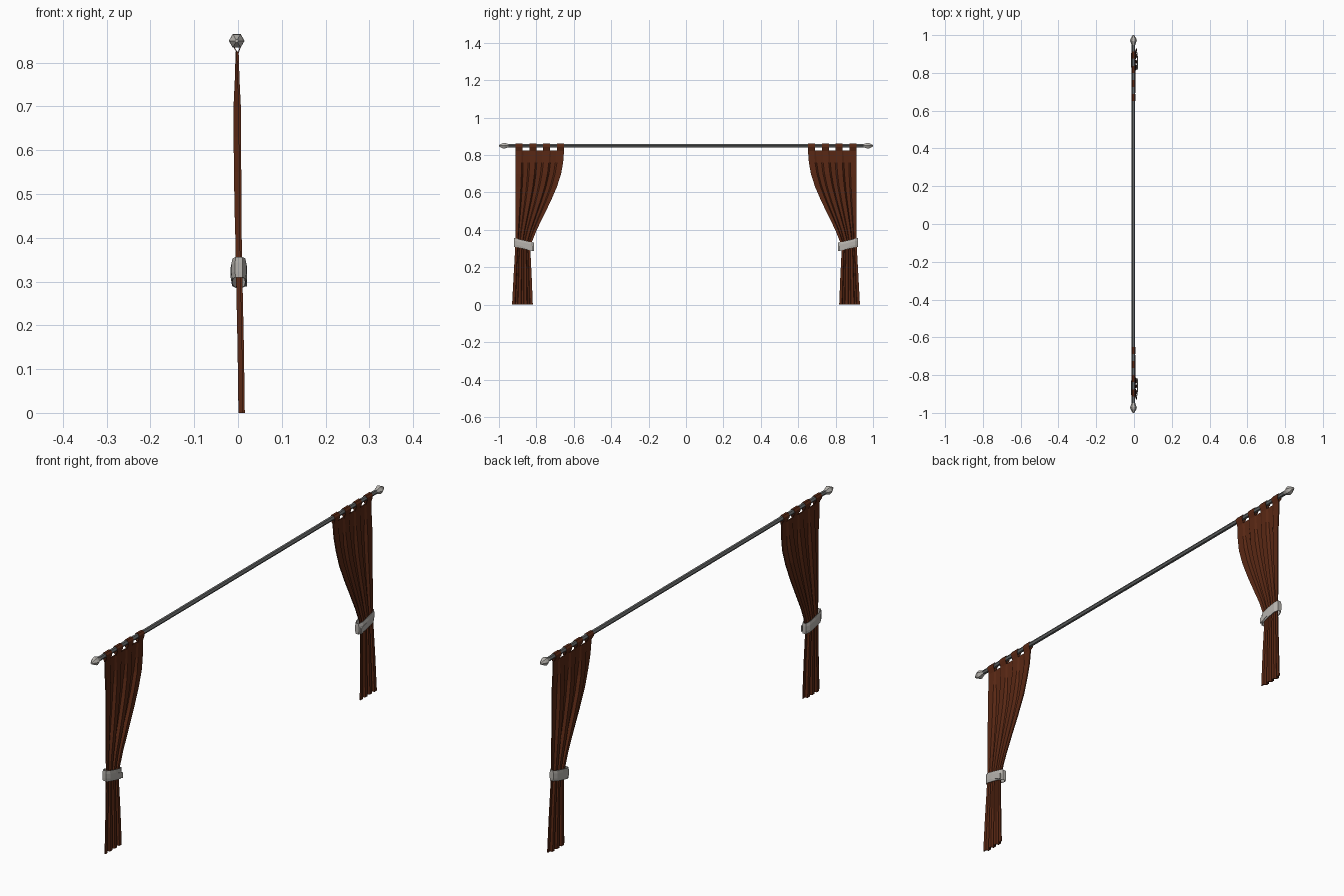
import bpy, math

if "Cube" in bpy.data.objects:
    bpy.data.objects.remove(bpy.data.objects["Cube"])

def material(name, rgb):
    m = bpy.data.materials.new(name)
    m.diffuse_color = (*rgb, 1)
    m.use_nodes = True
    m.node_tree.nodes["Principled BSDF"].inputs["Base Color"].default_value = m.diffuse_color
    return m

CLOTH = material("russet cloth", (0.10, 0.021, 0.007))
ROD = material("dark grey metal", (0.13, 0.135, 0.135))
PALE = material("pale grey", (0.47, 0.45, 0.42))

def make(name, verts, faces, mat, thick=0, mirror=True):
    me = bpy.data.meshes.new(name)
    me.from_pydata(verts, [], faces)
    me.materials.append(mat)
    ob = bpy.data.objects.new(name, me)
    bpy.context.collection.objects.link(ob)
    bpy.context.view_layer.objects.active = ob
    ob.select_set(True)
    bpy.ops.object.mode_set(mode='EDIT')
    bpy.ops.mesh.select_all(action='SELECT')
    bpy.ops.mesh.normals_make_consistent(inside=False)
    bpy.ops.object.mode_set(mode='OBJECT')
    ob.select_set(False)
    if thick:
        s = ob.modifiers.new("thickness", 'SOLIDIFY')
        s.thickness, s.offset = thick, 0
    if mirror:
        ob.modifiers.new("both sides", 'MIRROR').use_axis = (False, True, False)
    return ob

def grid_faces(rows, cols, wrap=False):
    n = cols if wrap else cols - 1
    return [(r * cols + c, r * cols + (c + 1) % cols,
             (r + 1) * cols + (c + 1) % cols, (r + 1) * cols + c)
            for r in range(rows - 1) for c in range(n)]

def lathe(name, profile, mat, mirror):
    # six-sided turning along y, centred on the rod axis
    v = [(-0.003 + r * math.cos(k * math.pi / 3), y, 0.85 + r * math.sin(k * math.pi / 3))
         for y, r in profile for k in range(6)]
    f = grid_faces(len(profile), 6, True)
    f += [tuple(range(6)), tuple(range(len(v) - 6, len(v)))]
    return make(name, v, f, mat, mirror=mirror)

# Rod and finials
lathe("curtain_rod", [(-0.96, 0.0095), (0.96, 0.0095)], ROD, False)
lathe("finials", [(0.948, 0.0095), (0.955, 0.012), (0.970, 0.018), (0.980, 0.016),
                  (1.0, 0.004)], PALE, True)

# Curtain: rows of (z, inner y, outer y, centre x, fold depth)
rows = [(0.825, 0.652, 0.912, -0.002, 0.001), (0.76, 0.657, 0.912, -0.002, 0.003),
        (0.70, 0.668, 0.912, -0.002, 0.006), (0.63, 0.690, 0.912, -0.002, 0.006),
        (0.55, 0.725, 0.912, -0.001, 0.006), (0.47, 0.764, 0.912, 0.0, 0.006),
        (0.40, 0.798, 0.912, 0.001, 0.005), (0.34, 0.822, 0.912, 0.002, 0.005),
        (0.29, 0.832, 0.914, 0.003, 0.005), (0.15, 0.825, 0.922, 0.006, 0.005),
        (0.0, 0.819, 0.930, 0.008, 0.005)]
cols = []
for k in range(7):
    side = 1 if k % 2 == 0 else -1
    cols += [((k + (0.12 if k else 0)) / 7, side), ((k + (0.88 if k < 6 else 1)) / 7, side)]
verts = [(x + side * d, a + (b - a) * u, z) for z, a, b, x, d in rows for u, side in cols]
make("curtains", verts, grid_faces(len(rows), len(cols)), CLOTH, 0.005)

# Hanging tabs looped over the rod
loop = [(0.0, 0.82), (-0.013, 0.842), (-0.013, 0.853), (-0.008, 0.8605),
        (0.002, 0.8605), (0.007, 0.853), (0.007, 0.842), (0.0, 0.82)]
tv, tf = [], []
for k in range(0, 7, 2):
    base = len(tv)
    y0, y1 = 0.652 + 0.26 * k / 7, 0.652 + 0.26 * (k + 1) / 7
    tv += [(x, y, z) for x, z in loop for y in (y0, y1)]
    tf += [tuple(i + base for i in f) for f in grid_faces(len(loop), 2)]
make("hanging_tabs", tv, tf, CLOTH, 0.002)

# Tiebacks: tilted bulging bands, lower toward the window centre
outline = [(0.0, 1), (0.7, 0.9), (1, 0.45), (1, -0.45), (0.7, -0.9),
           (0.0, -1), (-0.7, -0.9), (-1, -0.45), (-1, 0.45), (-0.7, 0.9)]
bands = [(-0.023, 0.88), (-0.010, 1.0), (0.010, 1.0), (0.023, 0.85)]
bv = [(0.002 + 0.0175 * s * px, 0.866 + 0.052 * py * (0.9 + 0.1 * s), 0.321 + dz + 0.012 * py)
      for dz, s in bands for py, px in outline]
make("tiebacks", bv, grid_faces(4, len(outline), True), PALE, 0.003)

# Overlapping end of each tieback
ends = [(x, y, 0.321 + dz + (y - 0.866) * 0.23)
        for x in (0.016, 0.021) for y, dz in
        ((0.818, -0.021), (0.872, -0.013), (0.872, 0.009), (0.818, 0.004))]
make("tieback_ends", ends, grid_faces(2, 4, True) + [(0, 1, 2, 3), (4, 5, 6, 7)], PALE)
